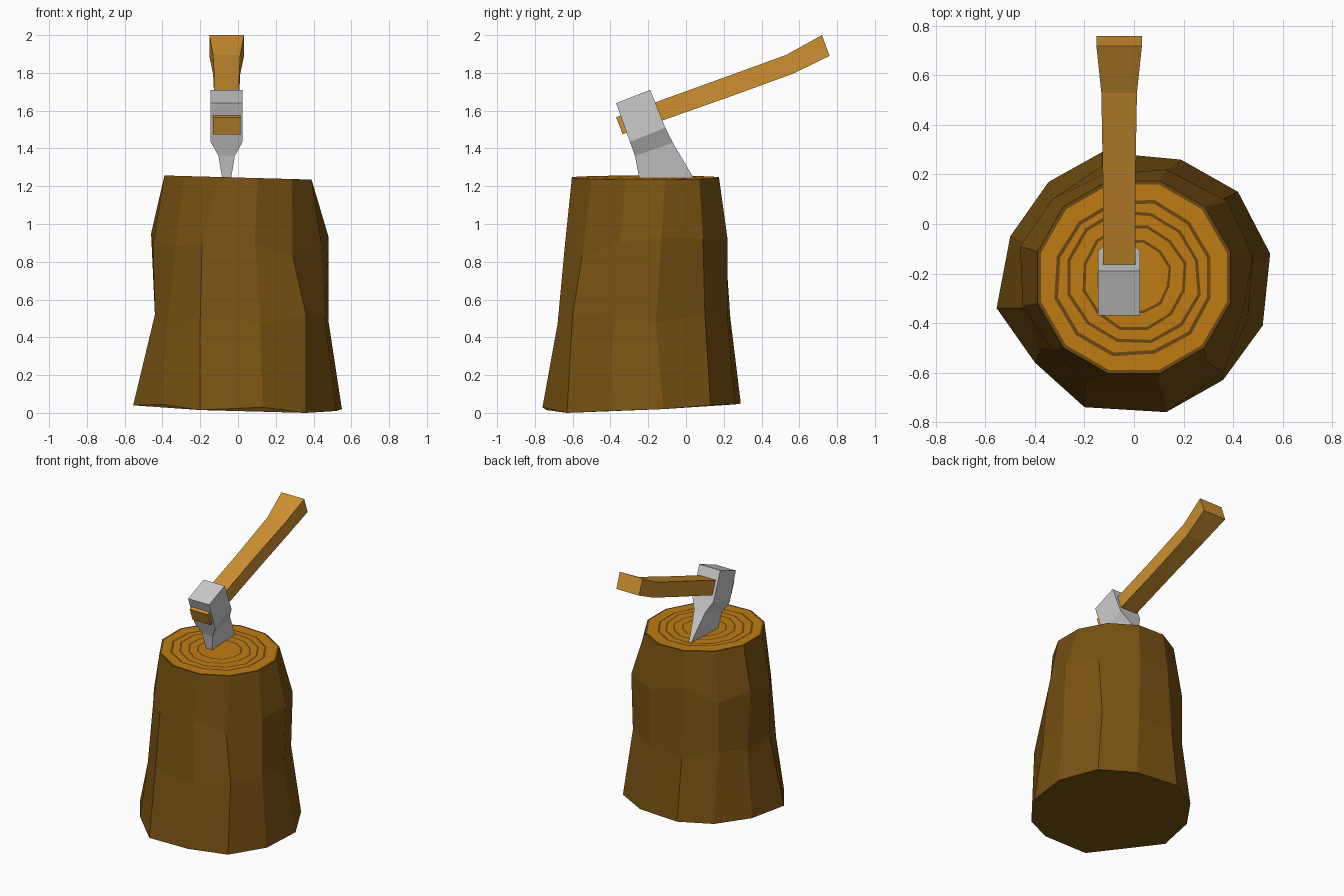
import bpy
import math
import random

if "Cube" in bpy.data.objects:
    bpy.data.objects.remove(bpy.data.objects["Cube"])

random.seed(4)


def material(name, color):
    m = bpy.data.materials.new(name)
    m.diffuse_color = (*color, 1)
    m.use_nodes = True
    m.node_tree.nodes["Principled BSDF"].inputs["Base Color"].default_value = m.diffuse_color
    return m


bark = material("bark", (0.19, 0.085, 0.006))
wood = material("cut_wood", (0.52, 0.2, 0.006))
ring_dark = material("growth_ring", (0.15, 0.065, 0.006))
handle_wood = material("handle_wood", (0.62, 0.28, 0.03))


def loft(name, loops, mats=(), bands=None):
    """Skin a stack of equal-length loops and cap both ends (bands = material per band)."""
    n = len(loops[0])
    verts = [p for loop in loops for p in loop]
    faces, slots = [tuple(reversed(range(n)))], [0]
    for j in range(len(loops) - 1):
        for i in range(n):
            a, b = j * n + i, j * n + (i + 1) % n
            faces.append((a, b, b + n, a + n))
            slots.append(bands[j] if bands else 0)
    faces.append(tuple(range(len(verts) - n, len(verts))))
    slots.append(bands[-1] if bands else 0)
    mesh = bpy.data.meshes.new(name)
    mesh.from_pydata(verts, [], faces)
    for m in mats:
        mesh.materials.append(m)
    for p, s in zip(mesh.polygons, slots):
        p.material_index = s
    mesh.update()
    obj = bpy.data.objects.new(name, mesh)
    bpy.context.collection.objects.link(obj)
    return obj


# Stump: three uneven bark loops, counter-clockwise from the right
base = [(.55, -.12), (.42, .13), (.19, .26), (-.13, .29), (-.345, .17), (-.5, -.05),
        (-.555, -.34), (-.4, -.56), (-.2, -.74), (.13, -.76), (.36, -.63), (.52, -.41)]
base_z = [.02, .04, .045, .05, .045, .045, .04, .045, .015, .03, 0, .01]
low = [(.48, -.16), (.36, .10), (.14, .22), (-.13, .235), (-.33, .10), (-.44, -.08),
       (-.44, -.34), (-.38, -.5), (-.2, -.67), (.12, -.68), (.36, -.60), (.46, -.38)]
low_z = [.48, .52, .5, .5, .54, .52, .52, .43, .5, .47, .52, .5]
high = [(.48, -.13), (.38, .09), (.13, .22), (-.12, .2), (-.33, .10), (-.46, -.09),
        (-.45, -.33), (-.33, -.51), (-.19, -.63), (.09, -.64), (.29, -.55), (.44, -.35)]
high_z = [.93, .92, .92, 1.0, .9, .95, .88, .88, .9, .9, .83, .9]
loops = [[(x, y, z) for (x, y), z in zip(pts, zs)]
         for pts, zs in ((base, base_z), (low, low_z), (high, high_z))]

# Stump top: concentric growth rings
bands = [0, 0, 0]
radii = [.403, .388, .325, .31, .273, .26, .215, .203, .152, .141]
jitter = [1] * 12
for k, r in enumerate(radii):
    if k and k % 2 == 0:
        jitter = [random.uniform(.97, 1.03) for _ in range(12)]
    loop = []
    for i in range(12):
        a = math.radians(15 + 30 * i)
        x, y = r * jitter[i] * math.cos(a), -.215 + r * jitter[i] * math.sin(a)
        loop.append((x, y, 1.246 - .028 * x))
    loops.append(loop)
    bands.append(2 if k % 2 == 0 else 1)
loft("stump", loops, (bark, wood, ring_dark), bands)

AXE_X = -.06


def side_loft(name, sections, mats=()):
    """Loft rectangles given as (first y, z, second y, z, half width)."""
    return loft(name, [[(AXE_X - w, y1, z1), (AXE_X + w, y1, z1),
                        (AXE_X + w, y2, z2), (AXE_X - w, y2, z2)]
                       for y1, z1, y2, z2, w in sections], mats)


# Axe head: blade edge buried in the stump, up to the blunt poll
side_loft("axe_head", [(-.225, 1.12, .055, 1.22, .004),
                       (-.27, 1.36, -.07, 1.43, .043),
                       (-.297, 1.435, -.11, 1.51, .085),
                       (-.37, 1.64, -.19, 1.71, .085)])

# Axe handle: runs through the head and flares at the grip end
side_loft("axe_handle", [(-.37, 1.565, -.335, 1.475, .073),
                         (-.16, 1.645, -.12, 1.55, .066),
                         (.2, 1.775, .235, 1.675, .066),
                         (.53, 1.895, .565, 1.795, .072),
                         (.72, 2.0, .76, 1.89, .092)], (handle_wood,))

# Make all normals point outward
import bmesh
for obj in bpy.context.collection.objects:
    bm = bmesh.new()
    bm.from_mesh(obj.data)
    bmesh.ops.recalc_face_normals(bm, faces=bm.faces)
    bm.to_mesh(obj.data)
    bm.free()
